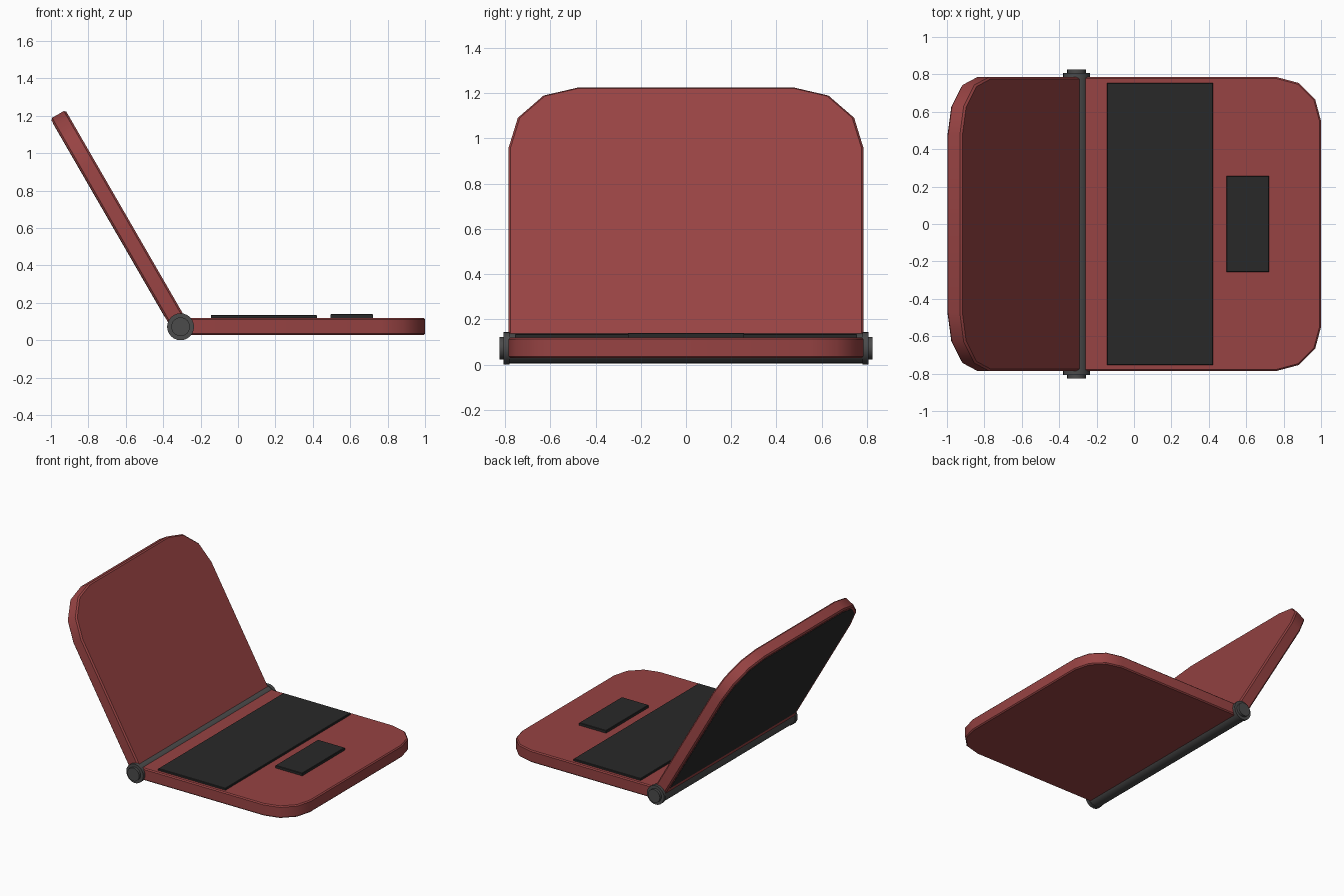
import bpy, bmesh
from math import sin, cos, pi, radians
from mathutils import Matrix

if "Cube" in bpy.data.objects:
    bpy.data.objects.remove(bpy.data.objects["Cube"])

HX, HZ = -0.307, 0.072          # hinge axis position
THICK = 0.092                   # shell thickness


def material(name, rgb):
    m = bpy.data.materials.new(name)
    m.diffuse_color = (*rgb, 1)
    m.use_nodes = True
    m.node_tree.nodes["Principled BSDF"].inputs["Base Color"].default_value = m.diffuse_color
    return m


red = material("red_shell", (0.31, 0.056, 0.056))
black = material("black_panel", (0.022, 0.022, 0.022))
grey = material("grey_hinge", (0.07, 0.07, 0.07))


def slab(name, u0, u1, half, z0, z1, mat, radius=0.0, bevel=0.0, matrix=Matrix()):
    """Plate whose two far corners (at u1) are rounded in three steps."""
    side = [(u1, 0.0)] if radius == 0 else None
    if radius:
        arc = [(u1 - radius + radius * sin(a), half - radius + radius * cos(a))
               for a in (pi / 6 * i for i in range(4))]
    else:
        arc = [(u1, half)]
    outline = [(u0, half)] + arc
    outline += [(u, -v) for u, v in reversed(outline)]
    bm = bmesh.new()
    face = bm.faces.new([bm.verts.new((u, v, z0)) for u, v in outline])
    ext = bmesh.ops.extrude_face_region(bm, geom=[face])
    top = [g for g in ext["geom"] if isinstance(g, bmesh.types.BMVert)]
    bmesh.ops.translate(bm, verts=top, vec=(0, 0, z1 - z0))
    if bevel:
        rim = [e for e in bm.edges if abs(e.verts[0].co.z - e.verts[1].co.z) < 1e-6]
        bmesh.ops.bevel(bm, geom=rim, offset=bevel, segments=1, affect='EDGES')
    bmesh.ops.recalc_face_normals(bm, faces=bm.faces)
    me = bpy.data.meshes.new(name)
    bm.to_mesh(me)
    bm.free()
    return finish(bpy.data.objects.new(name, me), mat, matrix)


def finish(ob, mat, matrix):
    if not ob.users_collection:
        bpy.context.collection.objects.link(ob)
    ob.data.materials.append(mat)
    ob.matrix_world = matrix
    bpy.ops.object.select_all(action='DESELECT')
    ob.select_set(True)
    bpy.context.view_layer.objects.active = ob
    bpy.ops.object.shade_smooth_by_angle(angle=radians(35))
    return ob


def rod(name, radius, y0, y1):
    bpy.ops.mesh.primitive_cylinder_add(vertices=24, radius=radius, depth=y1 - y0)
    ob = bpy.context.object
    ob.name = name
    m = Matrix.Translation((HX, (y0 + y1) / 2, HZ)) @ Matrix.Rotation(pi / 2, 4, 'X')
    return finish(ob, grey, m)


# lower half, keyboard and touch pad
slab("base", HX, 1.0, 0.785, 0.028, 0.12, red, radius=0.235, bevel=0.008)
slab("keyboard", -0.145, 0.422, 0.755, 0.115, 0.135, black, bevel=0.003)
slab("touch_pad", 0.495, 0.722, 0.257, 0.115, 0.14, black, bevel=0.003)

# raised lid: local u runs away from the hinge, screen side faces down in local z
tilt = Matrix.Translation((HX, 0, HZ)) @ Matrix.Rotation(radians(-120), 4, 'Y')
h = THICK / 2
slab("lid", 0.0, 1.311, 0.785, -h, h, red, radius=0.31, bevel=0.01, matrix=tilt)
slab("screen", 0.09, 1.284, 0.755, h - 0.006, h + 0.0015, black, radius=0.28, matrix=tilt)

# hinge bar with stepped end caps
rod("hinge_bar", 0.067, -0.785, 0.785)
for label, s in (("right", 1), ("left", -1)):
    rod("hinge_flange_" + label, 0.072, *sorted((s * 0.78, s * 0.806)))
    rod("hinge_cap_" + label, 0.05, *sorted((s * 0.80, s * 0.825)))
